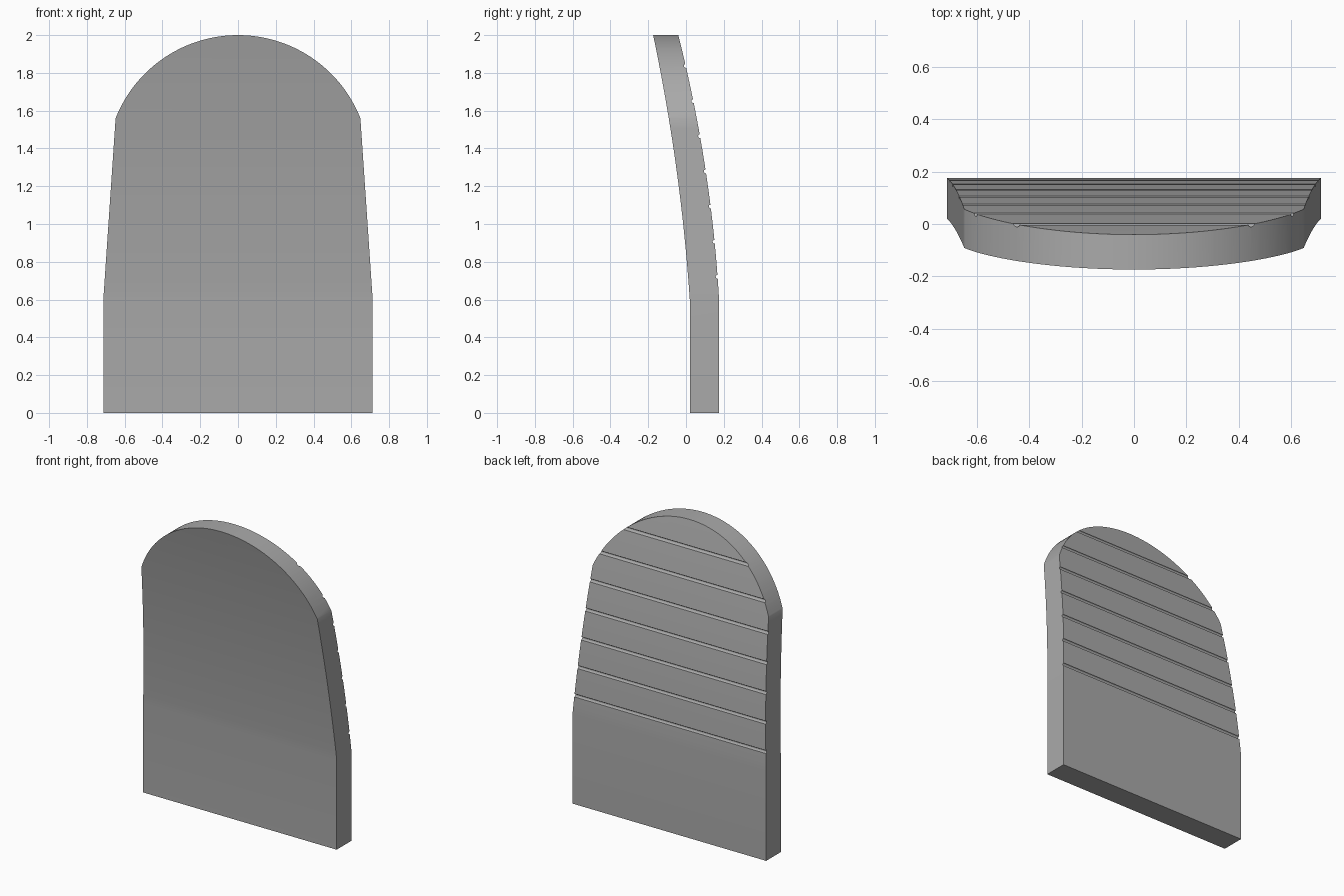
import bpy, bmesh, math

if "Cube" in bpy.data.objects:
    bpy.data.objects.remove(bpy.data.objects["Cube"], do_unlink=True)

grey = bpy.data.materials.new("plain_grey")
grey.use_nodes = True
colour = (0.4, 0.4, 0.4, 1)
grey.diffuse_color = colour
grey.node_tree.nodes["Principled BSDF"].inputs["Base Color"].default_value = colour

BEND, TOP = 0.6, 2.0          # heights where the bend starts and ends


def lean(z, start, slope, curve):
    """Depth of a panel surface at height z."""
    t = max(0, z - BEND)
    return start - slope * t - curve * t * t


def front_y(z):
    return lean(z, 0.02, 0.067, 0.051)


def back_y(z):
    return lean(z, 0.175, 0.056, 0.07)


def prism(name, points, offset):
    """Extrude a closed outline symmetrically along the offset axis."""
    bm = bmesh.new()
    face = bm.faces.new([bm.verts.new([p[i] - offset[i] / 2 for i in range(3)]) for p in points])
    made = bmesh.ops.extrude_face_region(bm, geom=[face])["geom"]
    bmesh.ops.translate(bm, vec=offset, verts=[v for v in made if isinstance(v, bmesh.types.BMVert)])
    bmesh.ops.recalc_face_normals(bm, faces=bm.faces)
    mesh = bpy.data.meshes.new(name)
    bm.to_mesh(mesh)
    bm.free()
    mesh.materials.append(grey)
    obj = bpy.data.objects.new(name, mesh)
    bpy.context.collection.objects.link(obj)
    return obj


# Side profile: flat base, curved lean, and round grooves across the back
steps = 24
heights = [BEND + (TOP + 0.05 - BEND) * i / steps for i in range(steps + 1)]
grooves = [0.72 + 0.186 * i for i in range(7)]
radius = 0.01
front = [(0, front_y(z), z) for z in [0] + heights]
back = [(0, back_y(z), z) for z in [0] + heights
        if all(abs(z - g) > radius * 1.3 for g in grooves)]
for g in grooves:
    for i in range(9):
        a = math.pi * i / 8
        z = g - radius * math.cos(a)
        back.append((0, back_y(z) - radius * math.sin(a), z + 1e-5 * i))
back.sort(key=lambda p: p[2])
panel = prism("backrest_panel", front + back[::-1], (2, 0, 0))

# Front outline: straight base, tapered sides, arched top
half, shoulder, shoulder_z = 0.713, 0.648, 1.56
rise = TOP - shoulder_z
arc_r = (shoulder ** 2 + rise ** 2) / (2 * rise)
sweep = math.asin(shoulder / arc_r)
outline = [(-half, 0, 0), (half, 0, 0), (half, 0, BEND)]
for i in range(49):
    a = sweep * (1 - i / 24)
    outline.append((arc_r * math.sin(a), 0, TOP - arc_r + arc_r * math.cos(a)))
outline.append((-half, 0, BEND))
# Start just below the base so the bottom faces do not coincide
outline[0] = (-half, 0, -0.1)
outline[1] = (half, 0, -0.1)
cutter = prism("outline_cutter", outline, (0, 2, 0))
cutter.hide_render = True

# Trim the panel to the outline
trim = panel.modifiers.new("trim", "BOOLEAN")
trim.operation = "INTERSECT"
trim.solver = "EXACT"
trim.object = cutter
bpy.context.view_layer.objects.active = panel
panel.select_set(True)
bpy.ops.object.modifier_apply(modifier=trim.name)
bpy.data.objects.remove(cutter, do_unlink=True)
bpy.ops.object.shade_smooth_by_angle(angle=math.radians(20))
